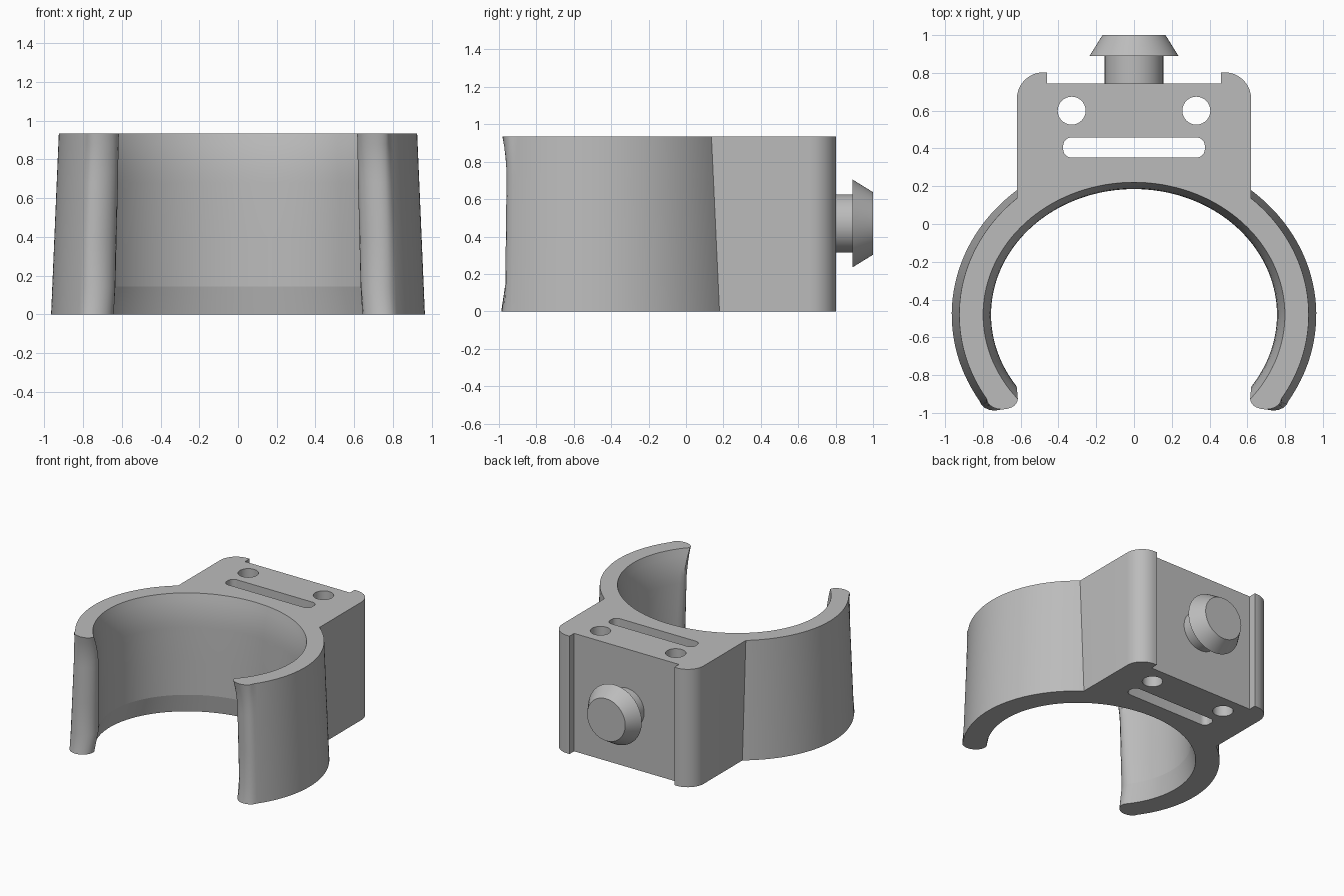
import bpy, bmesh
from math import sin, cos, acos, pi, sqrt

if "Cube" in bpy.data.objects:
    bpy.data.objects.remove(bpy.data.objects["Cube"])

grey = bpy.data.materials.new("light grey plastic")
grey.use_nodes = True
grey.diffuse_color = (0.5, 0.5, 0.5, 1)
grey.node_tree.nodes["Principled BSDF"].inputs["Base Color"].default_value = (0.5, 0.5, 0.5, 1)

HEIGHT = 0.935
STEP = 0.145      # top of the chamfer at the bottom of the bore
CENTRE_Y = -0.48  # middle of the oval ring


def arc(cx, cy, rx, ry, a0, a1, n):
    return [(cx + rx * cos(a0 + (a1 - a0) * i / n),
             cy + ry * sin(a0 + (a1 - a0) * i / n)) for i in range(n + 1)]


def loft(name, levels):
    """Stack closed outlines (z, points) into a capped solid."""
    bm = bmesh.new()
    rings = [[bm.verts.new((x, y, z)) for x, y in pts] for z, pts in levels]
    n = len(rings[0])
    for low, high in zip(rings, rings[1:]):
        for i in range(n):
            j = (i + 1) % n
            bm.faces.new((low[i], low[j], high[j], high[i]))
    bm.faces.new(rings[0])
    bm.faces.new(rings[-1])
    bmesh.ops.recalc_face_normals(bm, faces=bm.faces)
    mesh = bpy.data.meshes.new(name)
    bm.to_mesh(mesh)
    bm.free()
    obj = bpy.data.objects.new(name, mesh)
    bpy.context.collection.objects.link(obj)
    mesh.materials.append(grey)
    return obj


def activate(obj):
    bpy.ops.object.select_all(action='DESELECT')
    obj.select_set(True)
    bpy.context.view_layer.objects.active = obj


def bore_size(z):
    """Growth of the bore: chamfer at the bottom, soft flare at the top."""
    if z < STEP:
        return 0.033 * (1 - z / STEP)
    return 0.042 * (max(0, z - 0.68) / (HEIGHT - 0.68)) ** 2


def clip_outline(z):
    t = z / HEIGHT
    ax, ay = 0.965 - 0.04 * t, 0.86 - 0.03 * t      # tapered outer oval
    grow = bore_size(z)
    bx, by = 0.757 + grow, 0.665 + grow * 0.85      # bore oval
    # mounting block: notch edge and rounded corner
    half = [(0.46, 0.745), (0.46, 0.803)]
    half += arc(0.48, 0.663, 0.14, 0.14, pi / 2, 0, 10)
    # outer arm
    tip_x = 0.82 - 0.04 * t
    outer = arc(0, CENTRE_Y, ax, ay, acos(0.62 / ax), -acos(tip_x / ax), 40)
    # bore, from the arm tip up to the middle
    inner_x = 0.645 - 0.03 * t
    inner = arc(0, CENTRE_Y, bx, by, -acos(inner_x / bx), pi / 2, 48)
    # rounded arm tip
    (px, py), (qx, qy) = outer[-1], inner[0]
    dx, dy = qx - px, qy - py
    length = sqrt(dx * dx + dy * dy)
    bulge = 0.08 - 0.025 * t
    tip = []
    for i in range(1, 10):
        a = pi * i / 10
        s, b = (1 - cos(a)) / 2, bulge * sin(a)
        tip.append((px + dx * s - dy / length * b, py + dy * s + dx / length * b))
        if tip[-1][1] > max(py, qy):
            tip[-1] = (px + dx * s, py + dy * s - b)
    half += outer + tip + inner
    return half + [(-x, y) for x, y in reversed(half[:-1])]


# clip body
heights = [0, STEP, 0.4, 0.68, 0.73, 0.78, 0.83, 0.88, HEIGHT]
body = loft("clip_body", [(z, clip_outline(z)) for z in heights])


# through holes
def cut(name, pts):
    cutter = loft(name, [(-0.1, pts), (HEIGHT + 0.1, pts)])
    cutter.hide_render = True
    activate(body)
    mod = body.modifiers.new(name, 'BOOLEAN')
    mod.operation = 'DIFFERENCE'
    mod.solver = 'EXACT'
    mod.object = cutter
    bpy.ops.object.modifier_apply(modifier=mod.name)
    bpy.data.objects.remove(cutter)


for side in (-1, 1):
    cut("screw_hole", arc(side * 0.33, 0.6, 0.074, 0.074, 0, 2 * pi, 32)[:-1])

slot = []
for k, (sx, sy) in enumerate([(1, 1), (-1, 1), (-1, -1), (1, -1)]):
    slot += arc(sx * 0.332, 0.405 + sy * 0.01, 0.043, 0.043,
                k * pi / 2, (k + 1) * pi / 2, 6)
cut("strap_slot", slot)

activate(body)
bpy.ops.object.shade_smooth_by_angle(angle=0.5)
# crisp line where the bore chamfer ends
verts = body.data.vertices
for edge in body.data.edges:
    ends = [verts[i].co for i in edge.vertices]
    if all(abs(v.z - STEP) < 0.001 and (v.x / 0.78) ** 2 + ((v.y - CENTRE_Y) / 0.69) ** 2 < 1
           for v in ends):
        edge.use_edge_sharp = True

# snap button on the back: stem and tapered head
profile = [(0.155, 0.7), (0.155, 0.89), (0.235, 0.89), (0.167, 1.0)]
button = loft("snap_button", [(y, arc(0, 0, r, r, 0, 2 * pi, 64)[:-1]) for r, y in profile])
button.rotation_euler.x = -pi / 2
button.location.z = 0.47
activate(button)
bpy.ops.object.shade_smooth_by_angle(angle=0.5)
